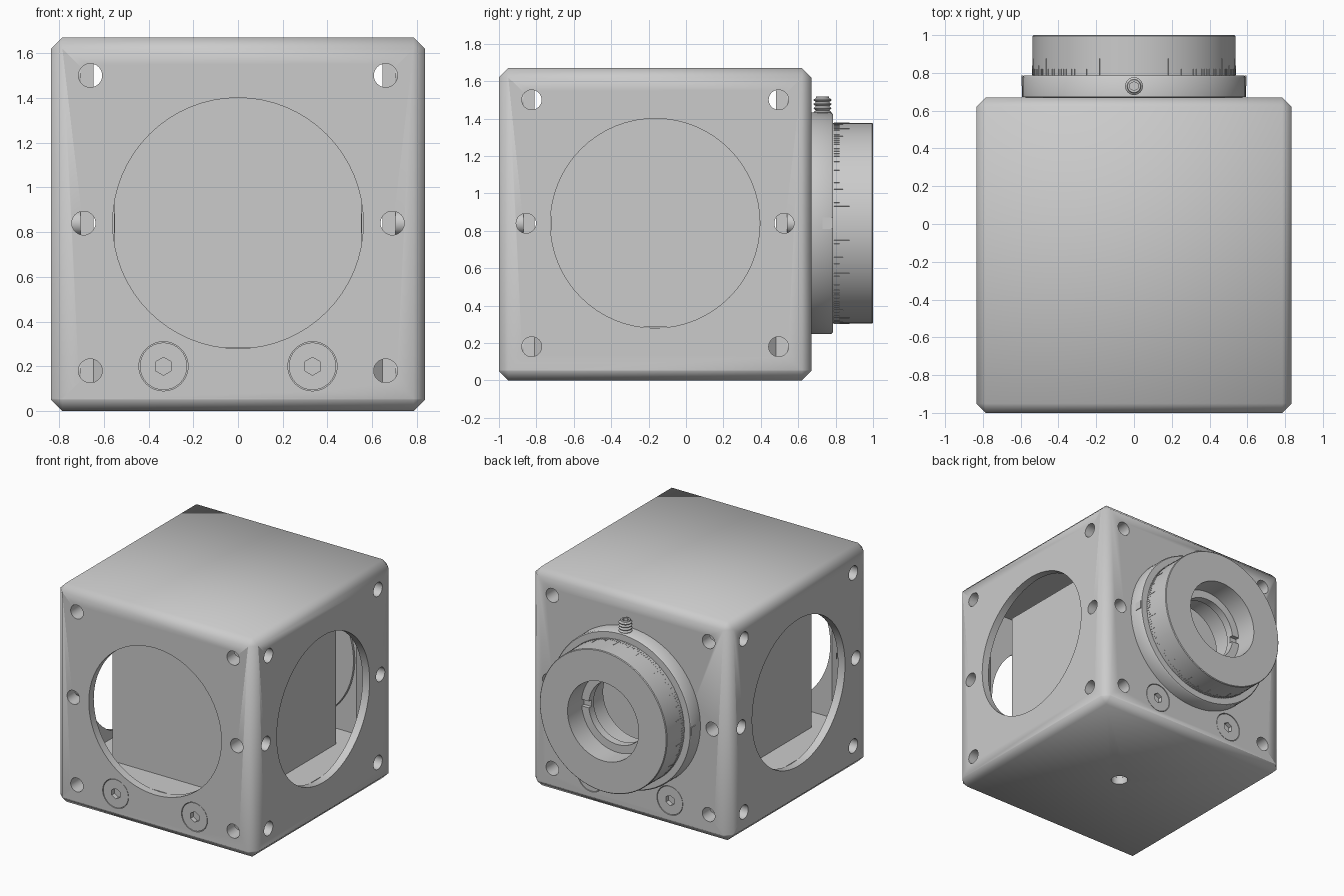
import bpy, bmesh
from math import pi, sin, cos, radians
from mathutils import Matrix, Vector

if "Cube" in bpy.data.objects:
    bpy.data.objects.remove(bpy.data.objects["Cube"])

W, CY, CZ = 0.835, -0.165, 0.84        # cube half width and centre


def make(name, bm, angle=35):
    bmesh.ops.recalc_face_normals(bm, faces=bm.faces)
    me = bpy.data.meshes.new(name)
    bm.to_mesh(me)
    bm.free()
    ob = bpy.data.objects.new(name, me)
    bpy.context.collection.objects.link(ob)
    smooth(ob, angle)
    return ob


def smooth(ob, angle=35):
    bpy.ops.object.select_all(action='DESELECT')
    bpy.context.view_layer.objects.active = ob
    ob.select_set(True)
    bpy.ops.object.shade_smooth_by_angle(angle=radians(angle))


def add_box(bm, lo, hi):
    lo, hi = Vector(lo), Vector(hi)
    m = Matrix.Translation((lo + hi) / 2) @ Matrix.Diagonal((*(hi - lo), 1))
    bmesh.ops.create_cube(bm, size=1, matrix=m)


def bevelled_box(name, lo, hi, width, keep, angle=35):
    bm = bmesh.new()
    add_box(bm, lo, hi)
    edges = [e for e in bm.edges if keep(*[v.co for v in e.verts])]
    bmesh.ops.bevel(bm, geom=edges, offset=width, segments=1, affect='EDGES')
    return make(name, bm, angle)


def add_cyl(bm, p, q, r, n=32):
    p, q = Vector(p), Vector(q)
    rot = (q - p).to_track_quat('Z', 'Y').to_matrix().to_4x4()
    bmesh.ops.create_cone(bm, cap_ends=True, segments=n, radius1=r, radius2=r,
                          depth=(q - p).length, matrix=Matrix.Translation((p + q) / 2) @ rot)


def cyl(name, p, q, r, n=32):
    bm = bmesh.new()
    add_cyl(bm, p, q, r, n)
    return make(name, bm)


def lathe(name, profile, origin, axis, n=96, closed=True):
    """Spin (radius, height) points around an axis."""
    bm = bmesh.new()
    rot = Vector(axis).to_track_quat('Z', 'Y').to_matrix()
    rings = [[bm.verts.new(Vector(origin) + rot @ Vector((r * cos(2 * pi * i / n), r * sin(2 * pi * i / n), h)))
              for i in range(n)] for r, h in profile]
    for k in range(len(rings) - (0 if closed else 1)):
        a, b = rings[k], rings[(k + 1) % len(rings)]
        for i in range(n):
            j = (i + 1) % n
            bm.faces.new((a[i], a[j], b[j], b[i]))
    if not closed:
        bm.faces.new(rings[0])
        bm.faces.new(rings[-1])
    return make(name, bm)


def octagon_prism(name, half, cut, z0, z1):
    return bevelled_box(name, (-half, CY - half, z0), (half, CY + half, z1), cut,
                        lambda a, b: abs(a.z - b.z) > 0.01)


def cut(ob, *cutters, angle=35, remove=True):
    for c in cutters:
        m = ob.modifiers.new("cut", 'BOOLEAN')
        m.operation, m.solver, m.object = 'DIFFERENCE', 'EXACT', c
        bpy.context.view_layer.objects.active = ob
        bpy.ops.object.modifier_apply(modifier=m.name)
        if remove:
            bpy.data.objects.remove(c)
    smooth(ob, angle)


# hollow cube shell with chamfered vertical and top edges
body = bevelled_box("cube_body", (-W, CY - W, 0.055), (W, CY + W, 1.67), 0.05,
                    lambda a, b: max(a.z, b.z) > 1.6, 50)
cavity = octagon_prism("cavity", 0.775, 0.2, -0.1, 1.55)
bore_x = cyl("bore_x", (-1.2, CY, CZ), (1.2, CY, CZ), 0.56, 64)
bore_y = cyl("bore_y", (0, -1.3, CZ), (0, 0.75, CZ), 0.56, 64)

# threaded holes on the four sides, counterbores front and back
bm = bmesh.new()
for k in range(4):
    spin = Matrix.Rotation(k * pi / 2, 3, 'Z')

    def at(u, d, z):
        return spin @ Vector((u, -W + d, z)) + Vector((0, CY, 0))
    for s in (-1, 1):
        for u, z in ((0.66, 0.18), (0.66, 1.5), (0.69, CZ)):
            add_cyl(bm, at(s * u, -0.1, z), at(s * u, 0.13, z), 0.053)
        if k % 2 == 0:
            add_cyl(bm, at(s * 0.333, -0.1, 0.2), at(s * 0.333, 0.045, 0.2), 0.11)
holes = make("hole_cutters", bm)
cut(body, cavity, bore_x, bore_y, holes, angle=50)

# bottom cover, inner platform and the central mounting hole
cover = bevelled_box("bottom_cover", (-W, CY - W, 0), (W, CY + W, 0.055), 0.05,
                     lambda a, b: min(a.z, b.z) < 0.01, 50)
platform = octagon_prism("platform", 0.772, 0.2, 0.056, 0.283)
post_hole = cyl("post_hole", (0, CY, -0.1), (0, CY, 0.24), 0.06)
cut(cover, post_hole, angle=50, remove=False)
cut(platform, post_hole)

# optical cube
bm = bmesh.new()
add_box(bm, (-0.553, CY - 0.557, 0.285), (0.553, CY + 0.557, 1.4))
make("optical_cube", bm)

# socket screws holding the platform
for face, d in ((CY - W, 1), (CY + W, -1)):
    for x in (-0.333, 0.333):
        head = cyl("platform_screw", (x, face + d * 0.002, 0.2), (x, face + d * 0.05, 0.2), 0.106)
        cut(head, cyl("hex", (x, face - d * 0.1, 0.2), (x, face + d * 0.035, 0.2), 0.04, 6))

# rotation mount: fixed flange and graduated dial
Y = (0, 1, 0)
lathe("mount_flange", [(0.28, 0.6), (0.555, 0.6), (0.555, 0.67), (0.592, 0.672), (0.592, 0.775),
                       (0.585, 0.785), (0.28, 0.785)], (0, 0, CZ), Y)
lathe("dial_ring", [(0.3, 0.787), (0.537, 0.787), (0.537, 0.995), (0.532, 1.0), (0.3, 1.0)],
      (0, 0, CZ), Y)

# retaining ring with two spanner slots
retainer = lathe("retaining_ring", [(0.24, 0.77), (0.302, 0.77), (0.302, 0.83), (0.24, 0.83)],
                 (0, 0, CZ), Y, 64)
bm = bmesh.new()
add_box(bm, (-0.5, 0.8, CZ - 0.025), (0.5, 0.9, CZ + 0.025))
cut(retainer, make("slot", bm))

# graduation marks around the dial
bm = bmesh.new()
for i in range(180):
    length = 0.085 if i % 10 == 0 else 0.05 if i % 5 == 0 else 0.03
    part = bmesh.new()
    add_box(part, (-0.0025, 0.79, 0.53), (0.0025, 0.79 + length, 0.539))
    part.transform(Matrix.Translation((0, 0, CZ)) @ Matrix.Rotation(radians(2 * i), 4, 'Y'))
    me = bpy.data.meshes.new("mark")
    part.to_mesh(me)
    part.free()
    bm.from_mesh(me)
    bpy.data.meshes.remove(me)
make("dial_marks", bm)

# index tabs on both sides of the flange
for s in (-1, 1):
    bm = bmesh.new()
    add_box(bm, (s * 0.592 - 0.004, 0.73, CZ - 0.03), (s * 0.592 + 0.004, 0.785, CZ + 0.03))
    make("index_tab", bm)

# threaded locking screw on top of the flange
profile = [(0.03, 1.38)]
for i in range(5):
    z = 1.4 + i * 0.022
    profile += [(0.036, z), (0.047, z + 0.009), (0.047, z + 0.013)]
profile += [(0.036, 1.51), (0.034, 1.518)]
lock = lathe("locking_screw", profile, (0, 0.73, 0), (0, 0, 1), 32, closed=False)
cut(lock, cyl("hex", (0, 0.73, 1.47), (0, 0.73, 1.6), 0.024, 6))
